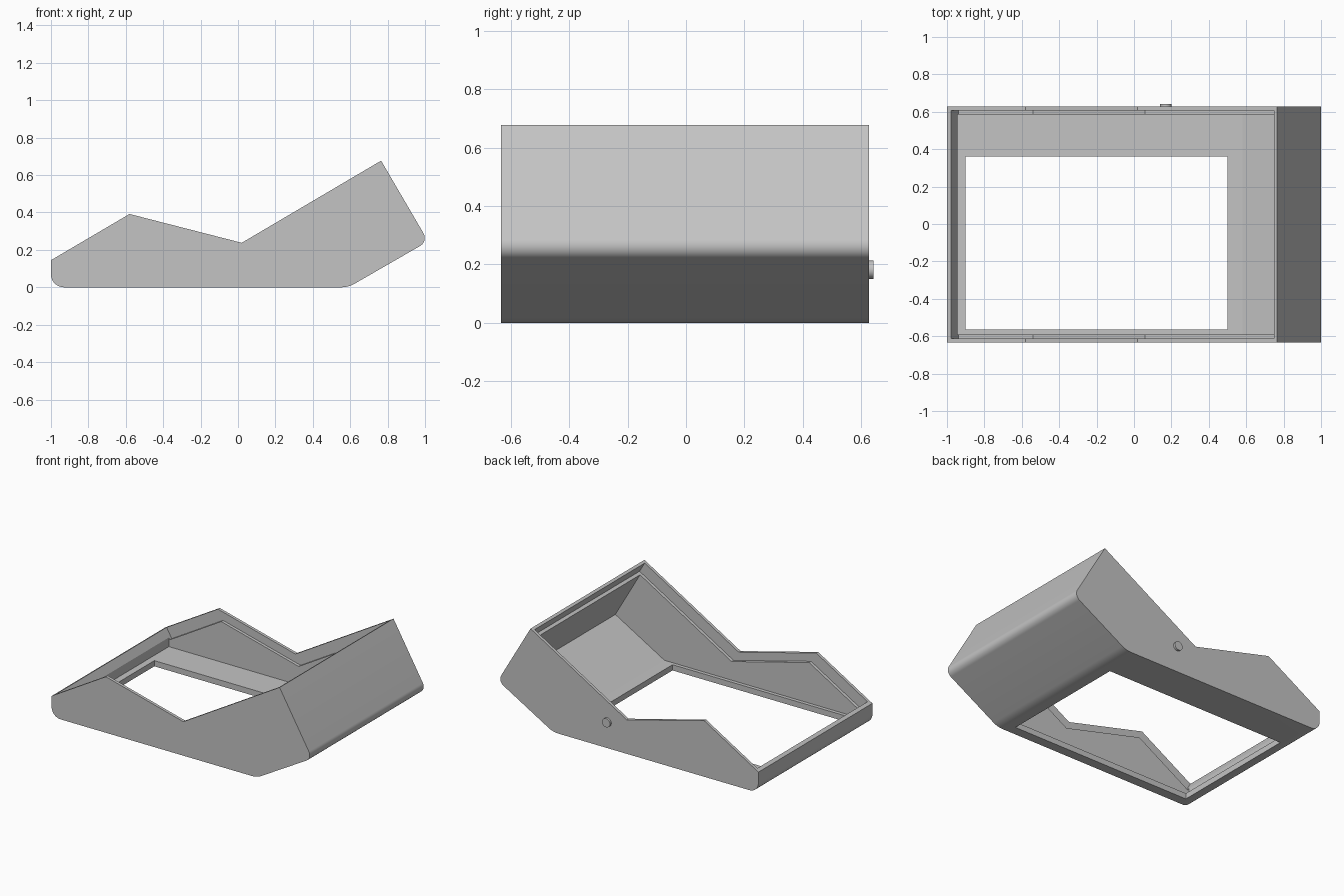
import bpy, bmesh, math
from mathutils import Vector

if "Cube" in bpy.data.objects:
    bpy.data.objects.remove(bpy.data.objects["Cube"], do_unlink=True)

grey = bpy.data.materials.new("plain grey")
grey.use_nodes = True
colour = (0.55, 0.55, 0.55, 1)
grey.diffuse_color = colour
grey.node_tree.nodes["Principled BSDF"].inputs["Base Color"].default_value = colour


def fillet(before, corner, after, cut, steps=10):
    """Round a profile corner with a circular arc starting `cut` from it."""
    c = Vector(corner)
    a = (Vector(before) - c).normalized()
    b = (Vector(after) - c).normalized()
    half = a.angle(b) / 2
    radius = cut * math.tan(half)
    mid = (a + b).normalized()
    centre = c + mid * (cut / math.cos(half))
    side = (a - b).normalized()
    sweep = math.pi / 2 - half
    return [centre + radius * (side * math.sin(t) - mid * math.cos(t))
            for t in (sweep * (1 - 2 * i / steps) for i in range(steps + 1))]


def prism(name, profile, y0, y1):
    """Extrude an x-z profile from y0 to y1."""
    bm = bmesh.new()
    face = bm.faces.new([bm.verts.new((p[0], y0, p[1])) for p in profile])
    out = bmesh.ops.extrude_face_region(bm, geom=[face])
    verts = [v for v in out["geom"] if isinstance(v, bmesh.types.BMVert)]
    bmesh.ops.translate(bm, verts=verts, vec=(0, y1 - y0, 0))
    bmesh.ops.recalc_face_normals(bm, faces=bm.faces)
    mesh = bpy.data.meshes.new(name)
    bm.to_mesh(mesh)
    bm.free()
    mesh.materials.append(grey)
    obj = bpy.data.objects.new(name, mesh)
    bpy.context.collection.objects.link(obj)
    return obj


def activate(obj):
    bpy.ops.object.select_all(action="DESELECT")
    obj.select_set(True)
    bpy.context.view_layer.objects.active = obj


def carve(obj, cutter):
    activate(obj)
    mod = obj.modifiers.new("cut", "BOOLEAN")
    mod.operation = "DIFFERENCE"
    mod.solver = "EXACT"
    mod.object = cutter
    bpy.ops.object.modifier_apply(modifier=mod.name)
    bpy.data.objects.remove(cutter, do_unlink=True)


# Housing: side profile with rounded lower corners
front_lip, peak, valley, crest = (-1, 0.145), (-0.58, 0.392), (0.02, 0.238), (0.765, 0.677)
heel, knee, toe = (1.017, 0.246), (0.59, 0), (-1, 0)
outline = [front_lip, peak, valley, crest]
outline += fillet(crest, heel, knee, 0.05)
outline += fillet(heel, knee, toe, 0.04)
outline += fillet(knee, toe, front_lip, 0.07)
housing = prism("housing", outline, -0.633, 0.627)

# Hollow interior with a floor that follows the underside
carve(housing, prism("cavity_cutter", [
    (-0.945, 0.04), (0.58, 0.04), (0.96, 0.259),
    (0.729, 0.656), (0.529, 1), (-0.945, 1)], -0.59, 0.585))

# Recessed ledge around the rim that receives a cover
drop = Vector((0.04, -0.068))
rim = [Vector(p) for p in ((-0.977, 0.158), peak, valley, (0.748, 0.667))]
ledge = [p + drop for p in rim] + [p - 2 * drop for p in reversed(rim)]
carve(housing, prism("ledge_cutter", ledge, -0.612, 0.606))

# Rectangular opening through the floor
carve(housing, prism("opening_cutter", [
    (-0.9, -0.1), (0.5, -0.1), (0.5, 0.1), (-0.9, 0.1)], -0.565, 0.36))

# Small round button on the back wall
ring = [(0.17 + 0.031 * math.cos(math.tau * i / 32),
         0.182 + 0.031 * math.sin(math.tau * i / 32)) for i in range(32)]
button = prism("back_button", ring, 0.615, 0.642)

for obj in (housing, button):
    activate(obj)
    bpy.ops.object.shade_smooth_by_angle(angle=math.radians(25))
